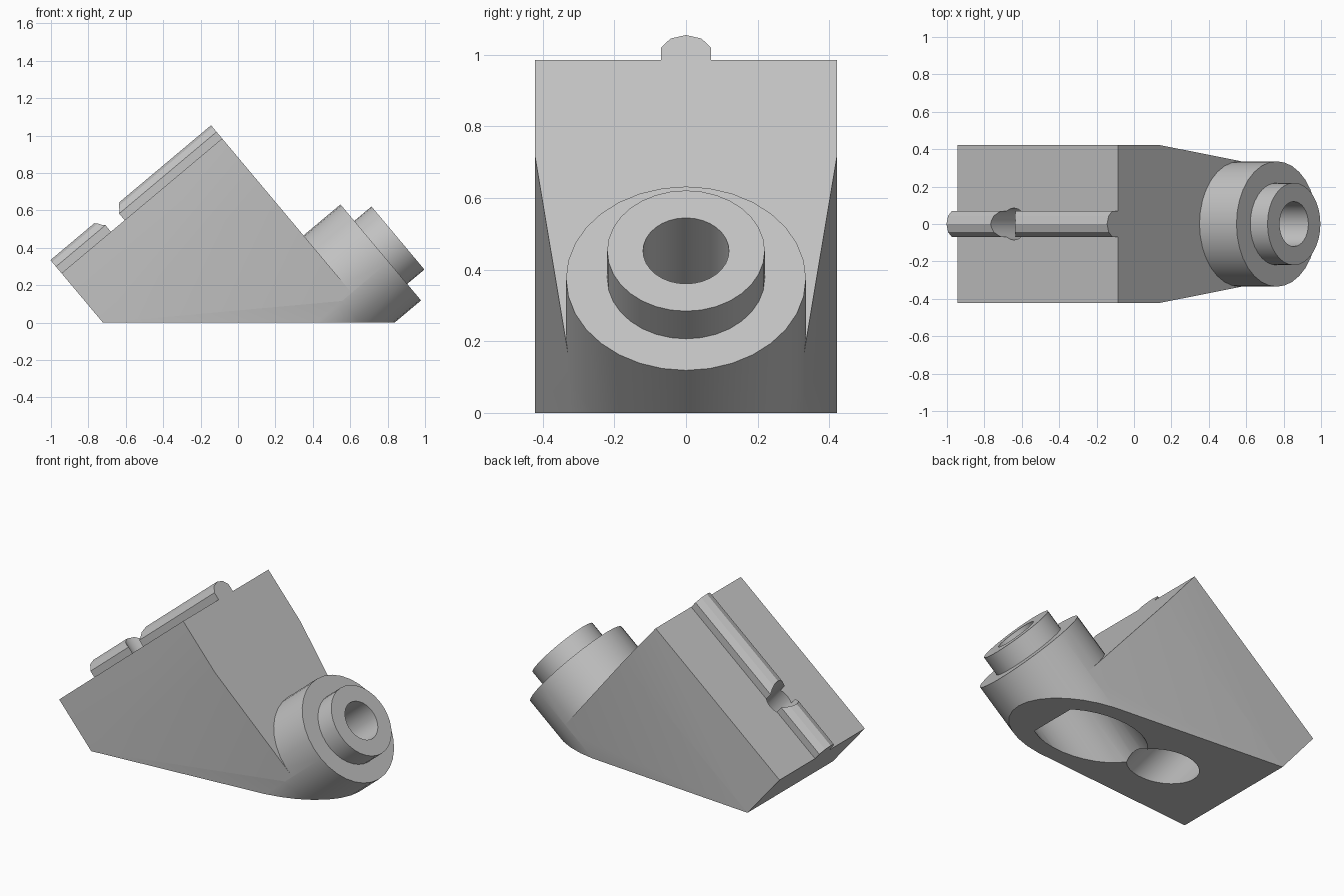
import bpy, bmesh, math
from mathutils import Matrix, Vector

if "Cube" in bpy.data.objects:
    bpy.data.objects.remove(bpy.data.objects["Cube"])

# Tilted frame: local x runs up the slope, local z points out of the mounting plate
TILT = Matrix.Rotation(math.radians(-40), 4, 'Y')
U0, U1 = -0.553, 0.568          # plate ends along the slope
PLATE = 0.809                   # plate surface height
AXIS = -0.203                   # height of the round boss axis
SIDES = 32

grey = bpy.data.materials.new("plain_grey")
grey.diffuse_color = (0.55, 0.55, 0.55, 1)
grey.use_nodes = True
grey.node_tree.nodes["Principled BSDF"].inputs["Base Color"].default_value = grey.diffuse_color


def make(name, bm, tilt=True):
    if tilt:
        bm.transform(TILT)
    bmesh.ops.recalc_face_normals(bm, faces=bm.faces)
    me = bpy.data.meshes.new(name)
    bm.to_mesh(me)
    bm.free()
    me.materials.append(grey)
    ob = bpy.data.objects.new(name, me)
    bpy.context.collection.objects.link(ob)
    return ob


def hull(name, points):
    bm = bmesh.new()
    for p in points:
        bm.verts.new(p)
    res = bmesh.ops.convex_hull(bm, input=bm.verts)
    loose = {v for v in res["geom_interior"] + res["geom_unused"]
             if isinstance(v, bmesh.types.BMVert)}
    bmesh.ops.delete(bm, geom=list(loose), context='VERTS')
    bmesh.ops.dissolve_limit(bm, angle_limit=0.005, verts=bm.verts, edges=bm.edges)
    return make(name, bm)


def rod(name, r, start, end, along_x=True, u=0):
    """Cylinder along the slope (on the boss axis) or square to the plate."""
    bm = bmesh.new()
    bmesh.ops.create_cone(bm, cap_ends=True, segments=SIDES, radius1=r, radius2=r,
                          depth=end - start)
    mid = (start + end) / 2
    if along_x:
        bm.transform(Matrix.Translation((mid, 0, AXIS)) @ Matrix.Rotation(math.pi / 2, 4, 'Y'))
    else:
        bm.transform(Matrix.Translation((u, 0, mid)))
    return make(name, bm)


def combine(target, other, op):
    mod = target.modifiers.new(op, 'BOOLEAN')
    mod.operation, mod.solver, mod.object = op, 'EXACT', other
    bpy.context.view_layer.objects.active = target
    bpy.ops.object.modifier_apply(modifier=mod.name)
    bpy.data.objects.remove(other)


# Body: thick mounting block blended into the round boss
pts = [(u, y, w) for u in (U0, U1) for y in (-0.422, 0.422) for w in (0.463, PLATE)]
for i in range(SIDES):
    a = 2 * math.pi * i / SIDES
    y, w = 0.335 * math.sin(a), AXIS + 0.335 * math.cos(a)
    ground = -w / math.tan(math.radians(40))
    if ground < U1:
        pts += [(U1, y, w), (ground - 0.003, y, w)]
body = hull("bracket_body", pts)

# Round boss and its narrower spigot
combine(body, rod("round_boss", 0.335, 0.5, 0.826), 'UNION')
combine(body, rod("spigot", 0.22, 0.7, 0.946), 'UNION')

# Locating rib along the plate
half = [(0.07, -0.03), (0.07, 0.046), (0.043, 0.079), (0, 0.092)]
rib = hull("locating_rib", [(u, s * y, PLATE + h) for u in (U0, U1)
                            for s in (-1, 1) for y, h in half if s > 0 or y > 0])
combine(body, rib, 'UNION')

# Flat underside
bm = bmesh.new()
bmesh.ops.create_cube(bm, size=4, matrix=Matrix.Translation((0, 0, -2)))
combine(body, make("ground_cut", bm, tilt=False), 'DIFFERENCE')

# Stepped bore through the boss
combine(body, rod("wide_bore", 0.235, -0.7, 0.452), 'DIFFERENCE')
combine(body, rod("narrow_bore", 0.12, 0.3, 1.1), 'DIFFERENCE')

# Screw hole through the rib and plate, with a wide recess from below
combine(body, rod("screw_recess", 0.17, -0.6, 0.56, False, -0.16), 'DIFFERENCE')
combine(body, rod("screw_hole", 0.085, 0.4, 1.1, False, -0.16), 'DIFFERENCE')

bpy.ops.object.select_all(action='DESELECT')
body.select_set(True)
bpy.context.view_layer.objects.active = body
bpy.ops.object.shade_smooth_by_angle(angle=math.radians(30))
